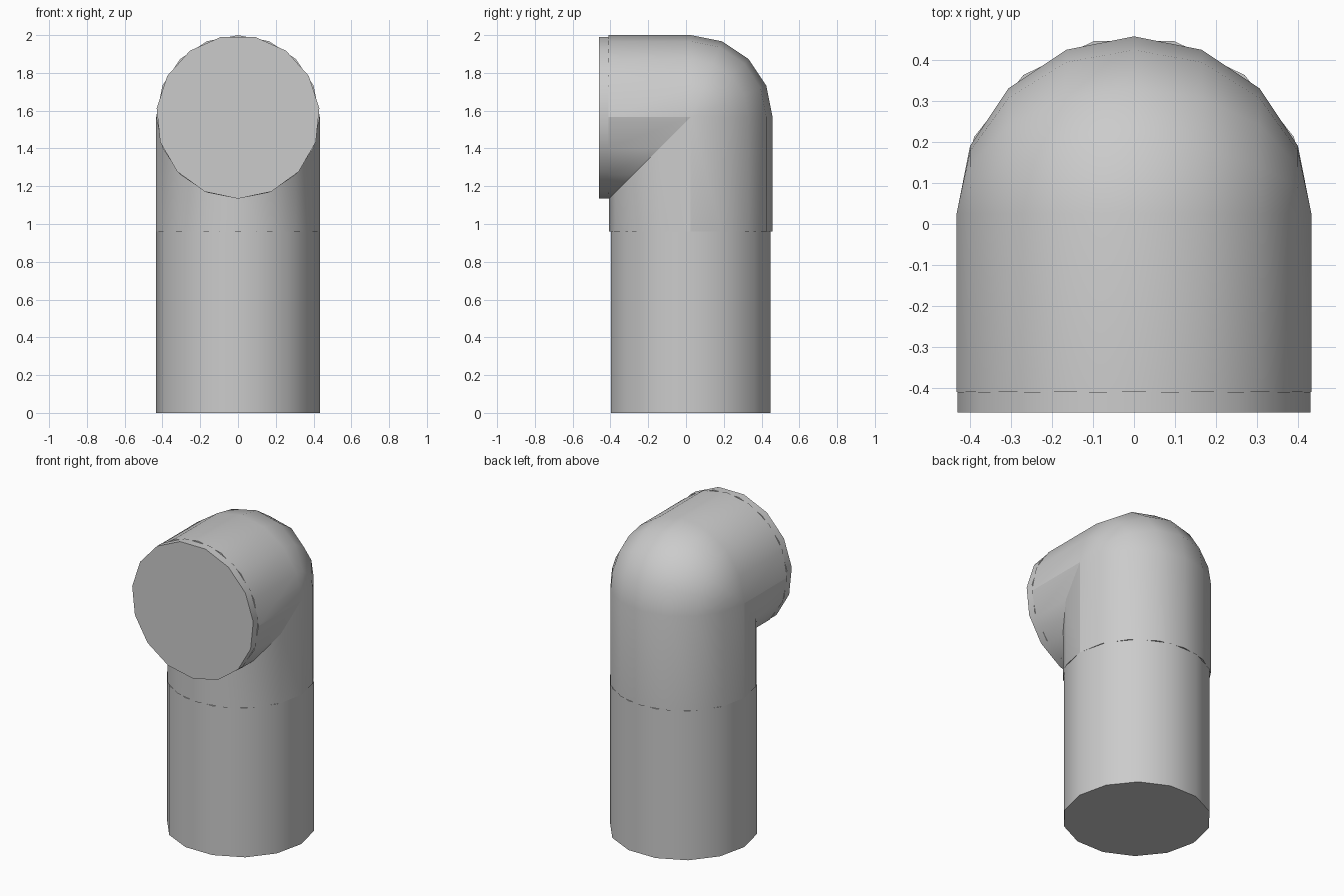
import bpy, bmesh, math
from mathutils import Vector, Matrix

if "Cube" in bpy.data.objects:
    bpy.data.objects.remove(bpy.data.objects["Cube"], do_unlink=True)

R = 0.433            # pipe radius
CY, CZ = 0.025, 1.567  # where the two pipe axes meet
JOINT_Z, JOINT_Y = 0.96, -0.41
FRONT_Y = -0.46

grey = bpy.data.materials.new("pipe grey")
grey.use_nodes = True
colour = (0.6, 0.6, 0.6, 1)
grey.diffuse_color = colour
grey.node_tree.nodes["Principled BSDF"].inputs["Base Color"].default_value = colour


def finish(name, bm):
    bmesh.ops.recalc_face_normals(bm, faces=bm.faces)
    mesh = bpy.data.meshes.new(name)
    bm.to_mesh(mesh)
    bm.free()
    mesh.materials.append(grey)
    ob = bpy.data.objects.new(name, mesh)
    bpy.context.collection.objects.link(ob)
    bpy.ops.object.select_all(action='DESELECT')
    ob.select_set(True)
    bpy.context.view_layer.objects.active = ob
    bpy.ops.object.shade_smooth_by_angle(angle=math.radians(35), keep_sharp_edges=True)


def prism(name, sides, place):
    """Capped tube; place(across, up, end) gives each rim point."""
    bm = bmesh.new()
    rims = []
    for end in (0, 1):
        rims.append([bm.verts.new(place(R * math.cos(i * math.tau / sides),
                                        R * math.sin(i * math.tau / sides), end))
                     for i in range(sides)])
    for i in range(sides):
        j = (i + 1) % sides
        bm.faces.new((rims[0][i], rims[0][j], rims[1][j], rims[1][i]))
    for rim in rims:
        bm.faces.new(rim)
    finish(name, bm)


# Upright pipe and the short front collar
prism("upright_pipe", 14, lambda c, s, end: (c, CY + s, end * JOINT_Z))
prism("front_collar", 15,
      lambda c, s, end: (s, (FRONT_Y, JOINT_Y)[end], CZ - c))

# Elbow: round on the outside of the bend, mitred on the inside
SIDES, STEPS = 16, 4
section = [(R * math.cos(i * math.tau / SIDES), R * math.sin(i * math.tau / SIDES))
           for i in range(SIDES)]
rings = [[(x, JOINT_Y, CZ + h) for x, h in section]]
for k in range(STEPS + 1):
    t = k / STEPS * math.pi / 2
    rings.append([(x, CY + h * math.sin(t), CZ + h * math.cos(t)) if h > 0
                  else (x, CY + h, CZ + h) for x, h in section])
rings.append([(x, CY + h, JOINT_Z) for x, h in section])

bm = bmesh.new()
loops = [[bm.verts.new(p) for p in ring] for ring in rings]
for a, b in zip(loops, loops[1:]):
    for i in range(SIDES):
        j = (i + 1) % SIDES
        bm.faces.new((a[i], a[j], b[j], b[i]))
bm.faces.new(loops[0])
bm.faces.new(loops[-1])
bmesh.ops.remove_doubles(bm, verts=bm.verts, dist=0.0005)

# Keep the mitre and the side seams crisp
for e in bm.edges:
    dy = [v.co.y - CY for v in e.verts]
    dz = [v.co.z - CZ for v in e.verts]
    mitre = all(abs(p - q) < 0.001 and p < 0.001 for p, q in zip(dy, dz))
    side = all(abs(abs(v.co.x) - R) < 0.001 for v in e.verts)
    if mitre or side:
        e.smooth = False
finish("elbow", bm)
